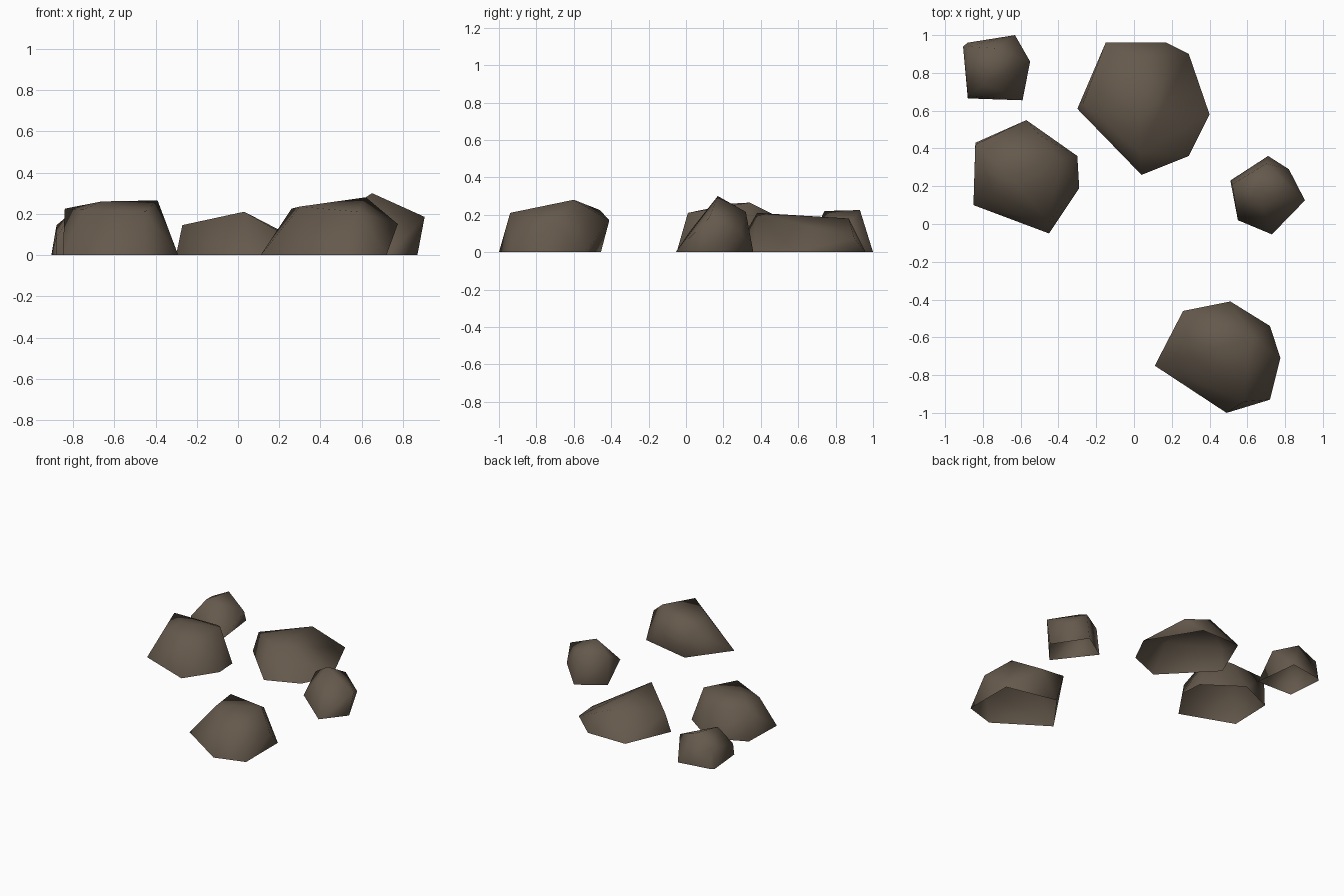
import bpy, bmesh

if "Cube" in bpy.data.objects:
    bpy.data.objects.remove(bpy.data.objects["Cube"])

stone = bpy.data.materials.new("brown_stone")
stone.diffuse_color = (0.13, 0.10, 0.072, 1)
stone.use_nodes = True
stone.node_tree.nodes["Principled BSDF"].inputs["Base Color"].default_value = stone.diffuse_color


def rock(name, base, upper):
    """Hollow boulder: convex hull of a ground outline and raised corners, open below."""
    bm = bmesh.new()
    for x, y in base:
        bm.verts.new((x, y, 0))
    for p in upper:
        bm.verts.new(p)
    hull = bmesh.ops.convex_hull(bm, input=bm.verts[:])
    junk = [g for g in hull["geom_interior"] if isinstance(g, bmesh.types.BMVert)]
    if junk:
        bmesh.ops.delete(bm, geom=junk, context='VERTS')
    bmesh.ops.recalc_face_normals(bm, faces=bm.faces[:])
    # open underside
    floor = [f for f in bm.faces if all(v.co.z < 1e-5 for v in f.verts)]
    bmesh.ops.delete(bm, geom=floor, context='FACES')
    for f in bm.faces:
        f.smooth = True
    me = bpy.data.meshes.new(name)
    bm.to_mesh(me)
    bm.free()
    me.materials.append(stone)
    ob = bpy.data.objects.new(name, me)
    bpy.context.collection.objects.link(ob)


# Large flat boulder at the back
rock("back_boulder",
     [(-.30, .61), (-.15, .96), (.17, .96), (.40, .58), (.29, .36), (.04, .26)],
     [(.03, .38, .21), (.03, .87, .18), (-.27, .64, .145), (.29, .90, .075)])

# Boulder on the left
rock("left_boulder",
     [(-.85, .10), (-.84, .43), (-.57, .55), (-.30, .36), (-.29, .19), (-.45, -.05)],
     [(-.84, .42, .225), (-.66, .25, .26), (-.39, .34, .265), (-.45, .01, .21),
      (-.75, .17, .22), (-.50, .47, .20)])

# Boulder at the front right
rock("front_boulder",
     [(.11, -.75), (.33, -.455), (.72, -.54), (.72, -.93), (.49, -1.0)],
     [(.26, -.46, .225), (.51, -.41, .17), (.62, -.60, .28), (.775, -.71, .15),
      (.58, -.94, .21), (.30, -.70, .235)])

# Small pointed rock on the right
rock("right_small_rock",
     [(.51, .23), (.71, .36), (.87, .12), (.73, -.055)],
     [(.65, .17, .30), (.905, .125, .185), (.70, .32, .215), (.82, .29, .11),
      (.55, .02, .11), (.52, .21, .215)])

# Small rock at the back left
rock("back_small_rock",
     [(-.905, .94), (-.88, .96), (-.63, 1.0), (-.59, .655), (-.88, .665)],
     [(-.79, .74, .22), (-.73, .93, .225), (-.55, .86, .145), (-.88, .68, .09),
      (-.88, .94, .145)])
